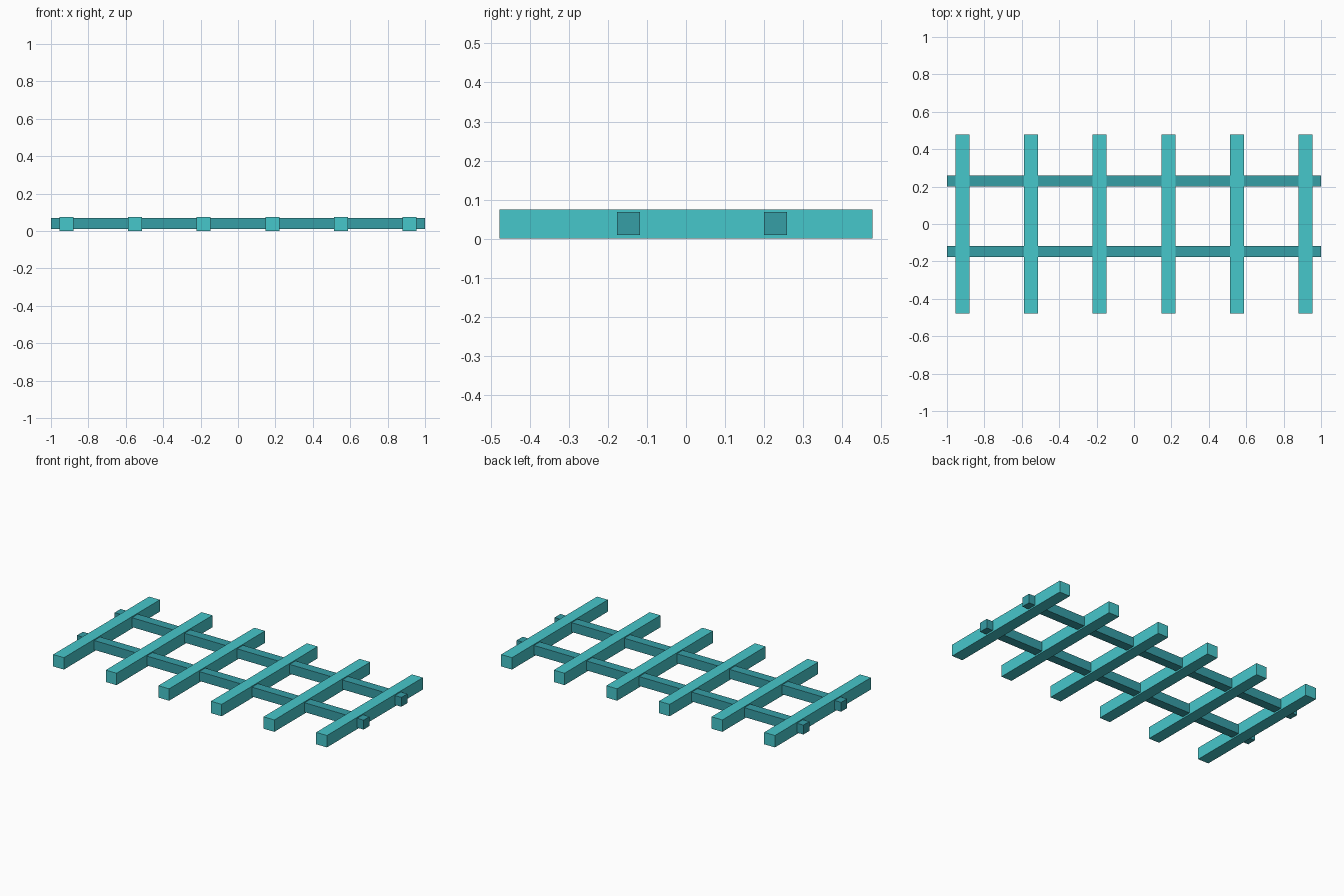
import bpy

if "Cube" in bpy.data.objects:
    bpy.data.objects.remove(bpy.data.objects["Cube"])


def material(name, color):
    mat = bpy.data.materials.new(name)
    mat.diffuse_color = (*color, 1.0)
    mat.use_nodes = True
    mat.node_tree.nodes["Principled BSDF"].inputs["Base Color"].default_value = mat.diffuse_color
    return mat


def beam(name, center, size, mat):
    bpy.ops.mesh.primitive_cube_add(size=1, location=center)
    obj = bpy.context.object
    obj.name = name
    obj.scale = size
    bpy.ops.object.transform_apply(location=False, rotation=False, scale=True)
    obj.data.materials.append(mat)
    return obj


light_teal = material("light teal", (0.062, 0.571, 0.597))
dark_teal = material("dark teal", (0.037, 0.342, 0.381))

THICK = 0.075     # crossbar section
RAIL = 0.059      # rail section
SPACING = 0.367   # distance between crossbars

# Six evenly spaced crossbars
for i in range(6):
    x = (i - 2.5) * SPACING
    beam(f"crossbar_{i + 1}", (x, 0, THICK / 2), (THICK, 0.956, THICK), light_teal)

# Two long rails running through the crossbars
for name, y in (("front_rail", -0.147), ("back_rail", 0.229)):
    beam(name, (0, y, 0.039), (2.0, RAIL, RAIL), dark_teal)
